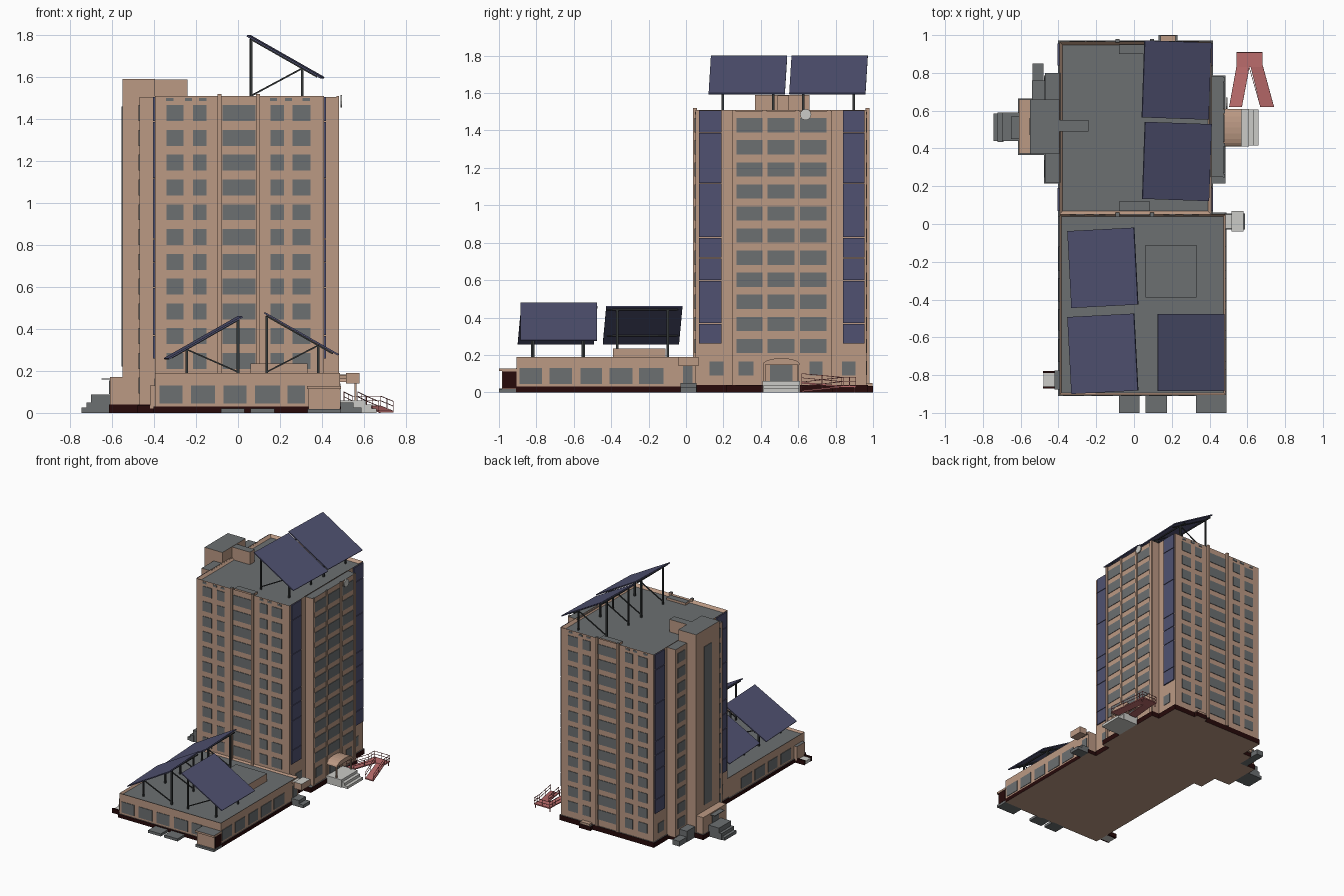
import bpy, bmesh, math
from mathutils import Matrix, Vector

if "Cube" in bpy.data.objects:
    bpy.data.objects.remove(bpy.data.objects["Cube"])

def material(name, r, g, b):
    m = bpy.data.materials.new(name)
    m.diffuse_color = (r, g, b, 1)
    m.use_nodes = True
    m.node_tree.nodes["Principled BSDF"].inputs["Base Color"].default_value = m.diffuse_color
    return m

PEACH = material("peach_wall", 0.50, 0.32, 0.23)
GREY = material("roof_and_glass_grey", 0.15, 0.16, 0.165)
BLUE = material("solar_blue", 0.08, 0.083, 0.165)
DARK = material("dark_red_plinth", 0.02, 0.003, 0.003)
STEEL = material("dark_steel", 0.035, 0.04, 0.04)
RED = material("ramp_red", 0.50, 0.15, 0.15)
LIGHT = material("light_concrete", 0.60, 0.60, 0.57)

def finish(name, bm, mat, top=None, bottom=None):
    """Make an object; faces looking up or down may get their own colour."""
    bmesh.ops.recalc_face_normals(bm, faces=bm.faces[:])
    me = bpy.data.meshes.new(name)
    for m in (mat, top or mat, bottom or mat):
        me.materials.append(m)
    for f in bm.faces:
        f.material_index = 1 if f.normal.z > 0.9 else 2 if f.normal.z < -0.9 else 0
    bm.to_mesh(me)
    bm.free()
    ob = bpy.data.objects.new(name, me)
    bpy.context.collection.objects.link(ob)
    return ob

def add_box(bm, x0, x1, y0, y1, z0, z1):
    m = Matrix.Translation(((x0+x1)/2, (y0+y1)/2, (z0+z1)/2)) @ Matrix.Diagonal((x1-x0, y1-y0, z1-z0, 1))
    return bmesh.ops.create_cube(bm, size=1, matrix=m)["verts"]

def boxes(name, items, mat, top=None, bottom=None):
    bm = bmesh.new()
    for b in items:
        add_box(bm, *b)
    return finish(name, bm, mat, top, bottom)

def bars(name, segs, w, mat):
    bm = bmesh.new()
    for p, q in segs:
        p, q = Vector(p), Vector(q)
        d = q - p
        m = Matrix.Translation((p+q)/2) @ d.to_track_quat('Z', 'Y').to_matrix().to_4x4()
        bmesh.ops.create_cube(bm, size=1, matrix=m @ Matrix.Diagonal((w, w, d.length, 1)))
    return finish(name, bm, mat)

def prism(name, pts, vec, mat):
    bm = bmesh.new()
    f = bm.faces.new([bm.verts.new(p) for p in pts])
    ext = bmesh.ops.extrude_face_region(bm, geom=[f])
    bmesh.ops.translate(bm, vec=vec, verts=[v for v in ext["geom"] if isinstance(v, bmesh.types.BMVert)])
    bm.faces.new([v for v in f.verts]) if not f.is_valid else None
    return finish(name, bm, mat)

def walled_block(name, x0, x1, y0, y1, z0, z1, rim, depth):
    """Block whose flat roof sits behind a low parapet."""
    bm = bmesh.new()
    add_box(bm, x0, x1, y0, y1, z0, z1)
    bm.normal_update()
    roof = max(bm.faces, key=lambda f: f.calc_center_median().z)
    bmesh.ops.inset_region(bm, faces=[roof], thickness=rim)
    bmesh.ops.translate(bm, vec=(0, 0, -depth), verts=roof.verts[:])
    return finish(name, bm, PEACH, GREY)

# main volumes
walled_block("tower", -0.395, 0.41, 0.05, 0.965, 0.03, 1.51, 0.025, 0.02)
walled_block("annex", -0.395, 0.485, -0.905, 0.052, 0.025, 0.19, 0.016, 0.015)
boxes("side_bays", [(-0.47, -0.39, 0.22, 0.80, 0.03, 1.505), (0.40, 0.475, 0.25, 0.78, 0.03, 1.505)], PEACH, GREY)
boxes("lift_shaft", [(-0.55, -0.395, 0.37, 0.66, 0.03, 1.59), (-0.40, -0.24, 0.49, 0.55, 1.48, 1.588)], PEACH, GREY)
boxes("annex_roof_box", [(0.06, 0.33, -0.39, -0.11, 0.17, 0.235)], PEACH, GREY)
boxes("roof_thickening", [(-0.08, 0.085, 0.07, 0.12, 1.48, 1.508), (-0.08, 0.085, 0.90, 0.95, 1.48, 1.508)], PEACH, GREY)

# dark plinth with a wall-coloured underside
boxes("plinth", [(-0.402, 0.49, -0.91, 0.06, 0, 0.03), (-0.402, 0.418, 0.04, 0.972, 0, 0.04),
                 (-0.476, 0.484, 0.214, 0.786, 0, 0.04), (-0.615, -0.4, 0.365, 0.665, 0, 0.04),
                 (0.13, 0.23, 0.95, 1.0, 0, 0.035)], DARK, GREY, PEACH)
boxes("back_step_block", [(0.14, 0.22, 0.96, 0.998, 0.03, 0.05)], PEACH)

# pilasters framing the centre bays
pil = []
for x in (-0.088, 0.095):
    pil += [(x-0.01, x+0.01, 0.038, 0.06, 0.04, 1.52), (x-0.01, x+0.01, 0.96, 0.98, 0.04, 1.52)]
for y in (0.255, 0.42, 0.595, 0.765):
    pil.append((0.47, 0.482, y-0.01, y+0.01, 0.04, 1.51))
boxes("pilasters", pil, PEACH, GREY)

# tower windows, floor by floor
COLS = [(-0.34, -0.26), (-0.215, -0.15), (-0.075, 0.083), (0.155, 0.22), (0.26, 0.345)]
SIDE = [(0.27, 0.41), (0.435, 0.58), (0.61, 0.75)]
T = 0.004
front, back, right, left = [], [], [], []
for i in range(-1, 11):
    z0 = 0.21 + 0.118*i
    z1 = z0 + 0.076
    for a, b in COLS:
        if i >= 0:
            front.append((a, b, 0.05-T, 0.052, z0, z1))
        back.append((a, b, 0.963, 0.965+T, z0, z1))
    if i >= 0:
        right += [(0.473, 0.475+T, a, b, z0, z1) for a, b in SIDE]
    left += [(-0.47-T, -0.468, a, b, z0, z1) for a, b in ((0.245, 0.34), (0.685, 0.775))]
right += [(0.473, 0.475+T, a, b, 0.09, 0.165) for a, b in ((0.28, 0.36), (0.66, 0.73))]
right += [(0.408, 0.41+T, a, b, 0.09, 0.165) for a, b in ((0.125, 0.20), (0.835, 0.905))]
left += [(-0.395-T, -0.393, a, b, 0.09, 0.165) for a, b in ((0.11, 0.18), (0.84, 0.91))]
left.append((-0.55-T, -0.548, 0.47, 0.56, 0.22, 1.46))
for n, w in (("front", front), ("back", back), ("right", right), ("left", left)):
    boxes("tower_windows_" + n, w, GREY)

# small vents under the tower roof
VENTS = (-0.325, -0.235, -0.168, 0.17, 0.24, 0.325)
boxes("roof_vents", [(x-0.017, x+0.017, y0, y1, 1.485, 1.50) for x in VENTS
                     for y0, y1 in ((0.047, 0.052), (0.963, 0.968))], GREY)

# annex windows
AX = [(-0.375, -0.265), (-0.225, -0.11), (-0.07, 0.04), (0.08, 0.20), (0.235, 0.32)]
AY = [(-0.89, -0.77), (-0.73, -0.61), (-0.565, -0.45), (-0.41, -0.285), (-0.25, -0.12)]
aw = [(a, b, -0.905-T, -0.903, 0.045, 0.13) for a, b in AX]
aw += [(0.483, 0.485+T, a, b, 0.045, 0.13) for a, b in AY]
aw += [(-0.395-T, -0.393, a, b, 0.045, 0.13) for a, b in AY[1:]]
boxes("annex_windows", aw, GREY)

# blue facade strips, in lengths separated by thin joints
strips = []
cuts = [0.26, 0.37, 0.60, 0.72, 0.83, 1.12, 1.39, 1.51]
for z0, z1 in zip(cuts, cuts[1:]):
    for y0, y1 in ((0.07, 0.19), (0.84, 0.955)):
        strips += [(0.408, 0.419, y0, y1, z0, z1-0.004), (-0.404, -0.393, y0, y1, z0, z1-0.004)]
boxes("facade_solar_strips", strips, BLUE)

# tilted solar panels on steel frames: centre, turn, side that is high, roof height
PANELS = [("annex_rear_left", -0.165, -0.232, 0.358, 3, 1, 0.175),
          ("annex_front_left", -0.165, -0.687, 0.358, 3, 1, 0.175),
          ("annex_right", 0.302, -0.68, 0.377, 0, -1, 0.175),
          ("tower_rear", 0.225, 0.762, 1.697, -2, -1, 1.49),
          ("tower_front", 0.227, 0.331, 1.697, -2, -1, 1.49)]
SLOPE = math.radians(29.6)
for name, cx, cy, cz, turn, high, base in PANELS:
    bm = bmesh.new()
    m = (Matrix.Translation((cx, cy, cz)) @ Matrix.Rotation(math.radians(turn), 4, 'Z')
         @ Matrix.Rotation(-high*SLOPE, 4, 'Y'))
    bmesh.ops.create_cube(bm, size=1, matrix=m @ Matrix.Diagonal((0.405, 0.408, 0.008, 1)))
    finish(name + "_solar_panel", bm, BLUE)
    xh, xl = cx + high*0.165, cx - high*0.08
    def under(x):
        return cz - 0.01 + high*(x-cx)*math.tan(SLOPE)
    posts, braces = [], []
    for y in (cy-0.135, cy+0.135):
        posts += [((x, y, base), (x, y, under(x))) for x in (xh, xl)]
        braces += [((xh, y, base+0.02), (xl, y, under(xl))),
                   ((xh, y, under(xh)), (cx-high*0.15, y, under(cx-high*0.15)))]
    braces += [((x, cy-0.19, under(x)), (x, cy+0.19, under(x))) for x in (xh, xl)]
    bars(name + "_posts", posts, 0.012, STEEL)
    bars(name + "_braces", braces, 0.007, STEEL)

# main entrance on the right: arched canopy, steps, door
arc = [(0.47, 0.51 + 0.10*math.cos(t*math.pi/10), 0.148 + 0.035*math.sin(t*math.pi/10)) for t in range(11)]
prism("arched_canopy", arc, (0.10, 0, 0), PEACH)
boxes("canopy_posts", [(0.555, 0.565, y-0.005, y+0.005, 0.05, 0.15) for y in (0.42, 0.60)], PEACH)
boxes("entrance_door", [(0.473, 0.483, 0.45, 0.57, 0.055, 0.145)], GREY)
boxes("entrance_steps", [(0.48, 0.61, 0.41, 0.61, 0, 0.06), (0.60, 0.635, 0.415, 0.605, 0, 0.04),
                         (0.60, 0.66, 0.415, 0.605, 0, 0.02)], LIGHT)

# folded red ramp with railings
prism("ramp_upper", [(0.505, 0.62, 0.055), (0.57, 0.62, 0.055), (0.61, 0.84, 0.035), (0.545, 0.84, 0.035)], (0, 0, -0.008), RED)
prism("ramp_lower", [(0.67, 0.62, 0.01), (0.74, 0.62, 0.01), (0.68, 0.84, 0.035), (0.615, 0.84, 0.035)], (0, 0, -0.008), RED)
boxes("ramp_landing", [(0.545, 0.68, 0.83, 0.91, 0.027, 0.036)], RED)
path = [(0.505, 0.62, 0.055), (0.545, 0.84, 0.035), (0.545, 0.908, 0.035), (0.68, 0.908, 0.035), (0.68, 0.84, 0.035), (0.74, 0.62, 0.01)]
inner = [(0.57, 0.62, 0.055), (0.61, 0.83, 0.035), (0.67, 0.62, 0.01)]
up = Vector((0, 0, 0.045))
rails = []
for line in (path, inner):
    for p, q in zip(line, line[1:]):
        p, q = Vector(p), Vector(q)
        rails += [(p+up, q+up), (p+up/2, q+up/2), (p, p+up), ((p+q)/2, (p+q)/2+up), (q, q+up)]
bars("ramp_railings", rails, 0.003, RED)
bars("ramp_legs", [((x, 0.90, 0), (x, 0.90, 0.03)) for x in (0.55, 0.675)], 0.006, RED)

# left entrance below the lift shaft
boxes("left_porch", [(-0.61, -0.545, 0.372, 0.658, 0.03, 0.172)], PEACH)
boxes("left_porch_door", [(-0.614, -0.608, 0.47, 0.55, 0.09, 0.155)], GREY)
boxes("left_porch_canopy", [(-0.65, -0.605, 0.45, 0.57, 0.158, 0.163)], GREY)
boxes("left_steps", [(-0.70, -0.61, 0.44, 0.59, 0, 0.088), (-0.722, -0.69, 0.435, 0.59, 0, 0.05),
                     (-0.745, -0.69, 0.44, 0.585, 0, 0.025),
                     (-0.54, -0.475, 0.66, 0.76, 0, 0.085), (-0.538, -0.478, 0.75, 0.85, 0, 0.04)], GREY)

# annex front porch, side porches and front slabs
boxes("front_porch", [(0.335, 0.485, -0.985, -0.90, 0.015, 0.115)], PEACH)
boxes("front_porch_roof", [(0.328, 0.49, -1.0, -0.90, 0.113, 0.128)], PEACH, GREY)
boxes("front_porch_side", [(0.483, 0.489, -0.98, -0.905, 0.02, 0.112)], DARK)
boxes("front_slabs", [(0.33, 0.49, -1.0, -0.90, 0, 0.018), (-0.08, 0.03, -1.0, -0.90, 0, 0.02),
                      (0.06, 0.175, -1.0, -0.90, 0, 0.02)], GREY)
boxes("annex_left_porch", [(-0.42, -0.39, -0.875, -0.775, 0.02, 0.13)], PEACH, GREY)
boxes("annex_left_step", [(-0.48, -0.40, -0.86, -0.79, 0, 0.025)], LIGHT)
boxes("annex_left_kerbs", [(-0.482, -0.40, y, y+0.012, 0, 0.035) for y in (-0.872, -0.79)], DARK)
boxes("annex_right_canopy", [(0.515, 0.58, -0.04, 0.068, 0.14, 0.19), (0.48, 0.52, -0.025, 0.05, 0.165, 0.18)], PEACH, LIGHT)
boxes("annex_right_steps", [(0.48, 0.55, -0.03, 0.055, 0, 0.05), (0.54, 0.588, -0.03, 0.055, 0, 0.025)], GREY)
boxes("annex_right_door", [(0.483, 0.489, -0.015, 0.035, 0.05, 0.14)], GREY)

# dish near the top of the right side
bm = bmesh.new()
bmesh.ops.create_cone(bm, cap_ends=True, segments=12, radius1=0.03, radius2=0.03, depth=0.008,
                      matrix=Matrix.Translation((0.492, 0.64, 1.485)) @ Matrix.Rotation(math.pi/2, 4, 'Y'))
finish("dish", bm, LIGHT)
